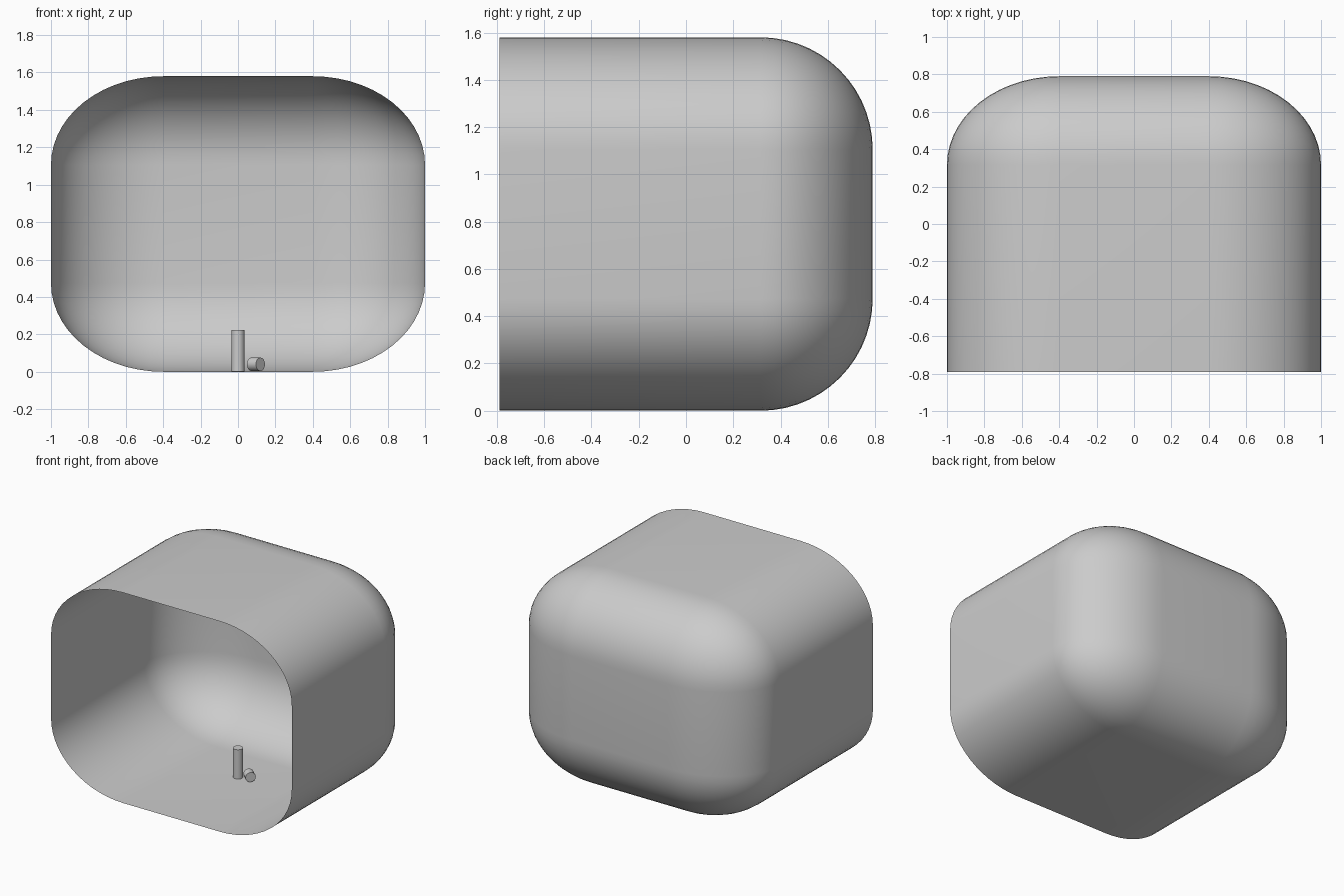
import bpy, bmesh
from math import radians
from mathutils import Matrix

if "Cube" in bpy.data.objects:
    bpy.data.objects.remove(bpy.data.objects["Cube"])


def add_object(name, bm):
    mesh = bpy.data.meshes.new(name)
    bm.to_mesh(mesh)
    bm.free()
    obj = bpy.data.objects.new(name, mesh)
    bpy.context.collection.objects.link(obj)
    bpy.ops.object.select_all(action='DESELECT')
    obj.select_set(True)
    bpy.context.view_layer.objects.active = obj
    bpy.ops.object.shade_smooth_by_angle(angle=radians(35))
    return obj


def add_rod(name, radius, length, matrix):
    bm = bmesh.new()
    bmesh.ops.create_cone(bm, cap_ends=True, segments=16, radius1=radius,
                          radius2=radius, depth=length, matrix=matrix)
    return add_object(name, bm)


# Shell: an over-long rounded unit cube, cut open at the front, then stretched
bm = bmesh.new()
bmesh.ops.create_cube(bm, size=1)
for v in bm.verts:
    if v.co.y < 0:
        v.co.y = -1.5
bmesh.ops.bevel(bm, geom=bm.edges[:], offset=0.3, offset_type='OFFSET',
                segments=14, profile=0.5, affect='EDGES')
bmesh.ops.bisect_plane(bm, geom=bm.verts[:] + bm.edges[:] + bm.faces[:],
                       plane_co=(0, -0.5, 0), plane_no=(0, -1, 0), clear_outer=True)
bmesh.ops.transform(bm, verts=bm.verts[:],
                    matrix=Matrix.Translation((0, 0, 0.79)) @ Matrix.Diagonal((2, 1.58, 1.58, 1)))
add_object("shell", bm)

# Upright post standing on the floor
add_rod("post", 0.035, 0.22, Matrix.Translation((0, 0, 0.112)))

# Short peg lying on its side, turned toward the front right
add_rod("peg", 0.036, 0.065,
        Matrix.Translation((0.096, 0, 0.04)) @ Matrix.Rotation(radians(48), 4, 'Z')
        @ Matrix.Rotation(radians(90), 4, 'X'))
